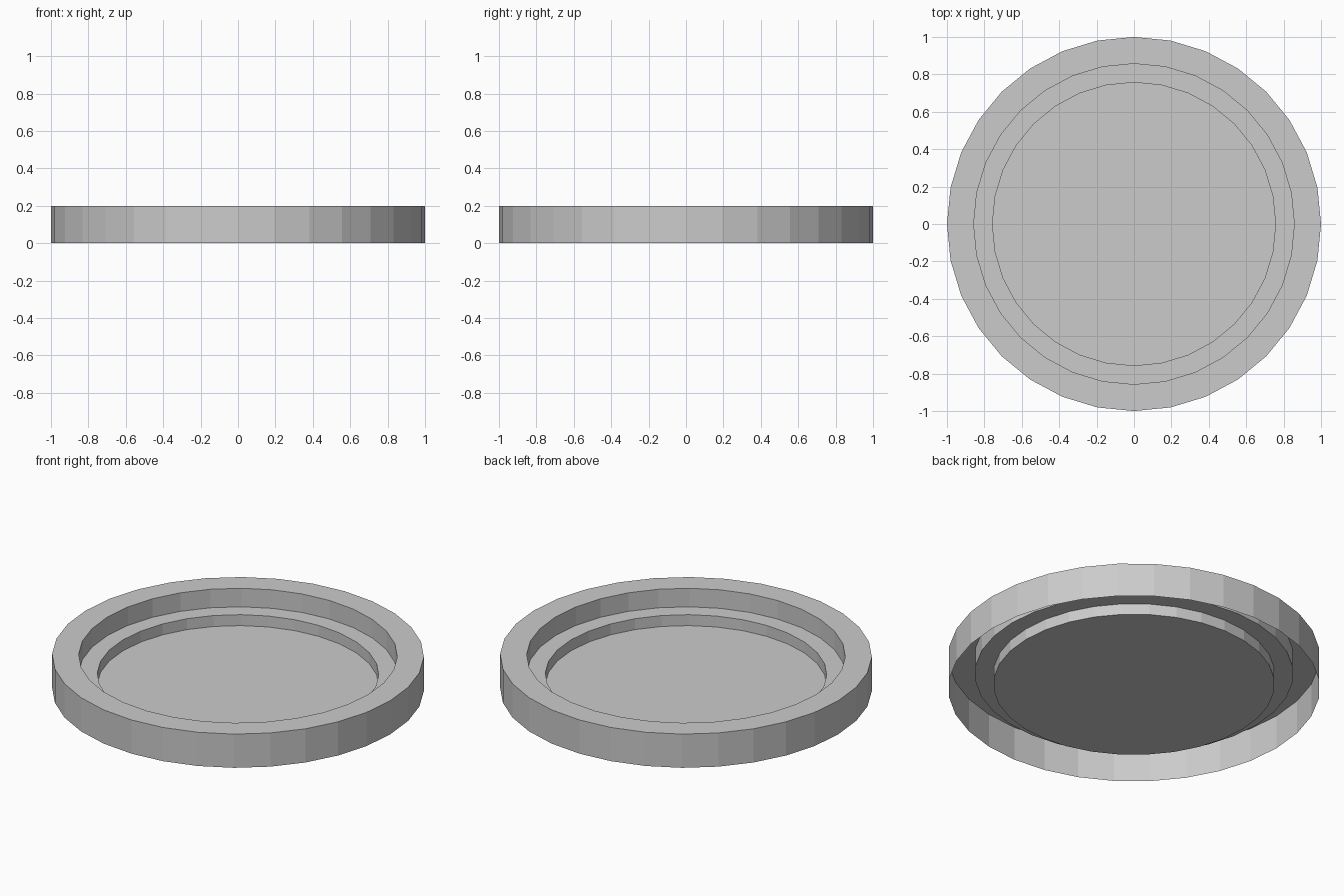
import bpy, bmesh
from math import cos, sin, tau

if "Cube" in bpy.data.objects:
    bpy.data.objects.remove(bpy.data.objects["Cube"])

SIDES = 32
# Profile (radius, height): open underside, outer wall, rim, stepped recess
PROFILE = [(1.0, 0.0), (1.0, 0.2), (0.857, 0.2), (0.857, 0.09),
           (0.757, 0.09), (0.757, 0.025)]

bm = bmesh.new()


def ring(radius, z):
    return [bm.verts.new((radius * cos(tau * i / SIDES),
                          radius * sin(tau * i / SIDES), z))
            for i in range(SIDES)]


# Walls, rim and ledge
rings = [ring(r, z) for r, z in PROFILE]
for a, b in zip(rings, rings[1:]):
    for i in range(SIDES):
        j = (i + 1) % SIDES
        bm.faces.new((a[i], a[j], b[j], b[i]))

# Recessed floor
bm.faces.new(rings[-1])

mesh = bpy.data.meshes.new("round_tray")
bm.to_mesh(mesh)
bm.free()
tray = bpy.data.objects.new("round_tray", mesh)
bpy.context.collection.objects.link(tray)
